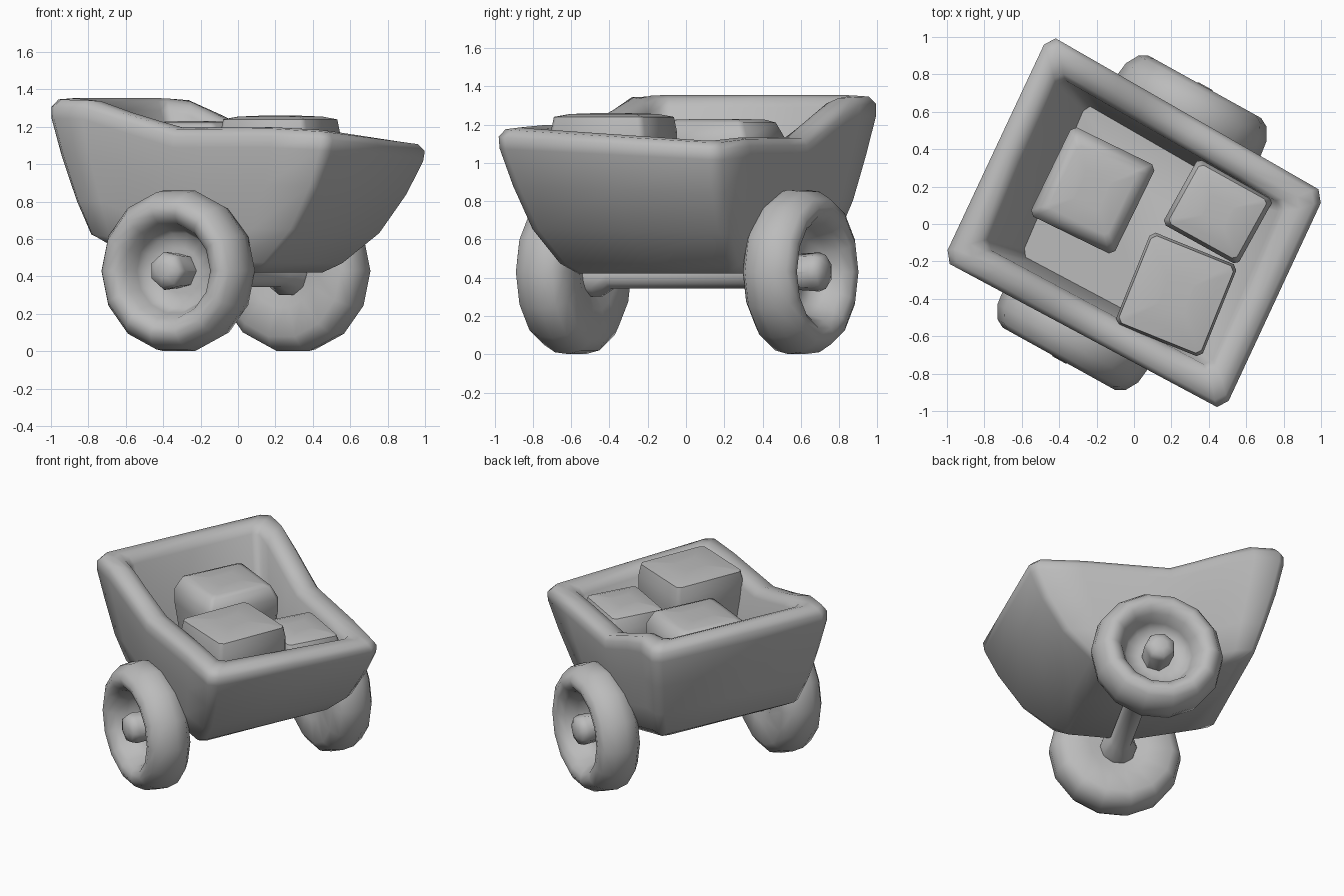
import bpy, bmesh, math
from mathutils import Matrix

if "Cube" in bpy.data.objects:
    bpy.data.objects.remove(bpy.data.objects["Cube"])

TURN = Matrix.Rotation(math.radians(-29), 4, 'Z')   # whole cart is turned
grey = bpy.data.materials.new("plain_grey")
grey.diffuse_color = (0.5, 0.5, 0.5, 1)
grey.use_nodes = True
grey.node_tree.nodes["Principled BSDF"].inputs["Base Color"].default_value = grey.diffuse_color


def finish(name, bm, angle=45):
    bmesh.ops.recalc_face_normals(bm, faces=bm.faces)
    bm.transform(TURN)
    me = bpy.data.meshes.new(name)
    bm.to_mesh(me)
    bm.free()
    me.materials.append(grey)
    ob = bpy.data.objects.new(name, me)
    bpy.context.collection.objects.link(ob)
    bpy.ops.object.select_all(action='DESELECT')
    ob.select_set(True)
    bpy.context.view_layer.objects.active = ob
    bpy.ops.object.shade_smooth_by_angle(angle=math.radians(angle))
    return ob


def interp(x, pts):
    if x <= pts[0][0]:
        return pts[0][1]
    for (a, p), (b, q) in zip(pts, pts[1:]):
        if x <= b:
            return p + (q - p) * (x - a) / (b - a)
    return pts[-1][1]


def skin(bm, rings):
    for a, b in zip(rings, rings[1:]):
        n = len(a)
        for i in range(n):
            j = (i + 1) % n
            bm.faces.new((a[i], a[j], b[j], b[i]))
    bm.faces.new(rings[0])
    bm.faces.new(rings[-1])


# cart tub: rounded rectangle rings lofted up the outside, over the rim, down inside
RIM = [(-.83, 1.355), (-.6, 1.35), (-.4, 1.275), (-.08, 1.165), (.5, 1.165), (.85, 1.145)]
TILT = [(-.5, 0), (-.1, .03), (.85, .035)]          # rim is lower on one side
BASE = [(-.58, .57), (-.1, .43), (.4, .42)]
side = [-.95, -.75, -.5, -.3, -.1, .1, .3, .6, .95]
loop = ([(s, -1) for s in side] + [(1, t) for t in (-.91, 0, .91)]
        + [(s, 1) for s in reversed(side)] + [(-1, t) for t in (.91, 0, -.91)])
# back, front, half width, height fraction
levels = [(-.58, .33, .45, 0), (-.67, .42, .51, .07), (-.73, .62, .565, .3),
          (-.80, .765, .605, .6), (-.845, .85, .64, .86), (-.845, .86, .64, .94),
          (-.815, .83, .615, .99), (-.755, .775, .55, 1.0), (-.71, .71, .50, .98),
          (-.68, .68, .475, .92), (-.49, .47, .42, None)]
bm = bmesh.new()
rings = []
for back, front, half, f in levels:
    ring = []
    for s, t in loop:
        u = back + (front - back) * (s + 1) / 2
        low = interp(u, BASE)
        top = interp(u, RIM) - t * interp(u, TILT)
        z = .64 if f is None else low + (top - low) * f
        v = t * half * (1.02 - .02 * s)
        ring.append(bm.verts.new((u - .045 * t, v, z)))
    rings.append(ring)
skin(bm, rings)
finish("cart_tub", bm, 65)


# parts turned around the axle line
def turned(name, profile, sides, sign=1, cu=0, cz=.43, angle=50):
    bm = bmesh.new()
    rings = [[bm.verts.new((cu + r * math.cos(2 * math.pi * i / sides), sign * v,
                            cz + r * math.sin(2 * math.pi * i / sides)))
              for i in range(sides)] for r, v in profile]
    skin(bm, rings)
    return finish(name, bm, angle)


WHEEL = [(.12, .63), (.205, .64), (.23, .70), (.26, .775), (.30, .815), (.345, .825), (.39, .80),
         (.43, .73), (.44, .65), (.42, .57), (.36, .525), (.20, .525), (.10, .56)]
HUB = [(.09, .55), (.105, .77), (.09, .81), (.04, .83)]
for side_name, sign, cu in (("left", 1, -.025), ("right", -1, 0)):
    turned(side_name + "_wheel", WHEEL, 14, sign, cu, angle=65)
    turned(side_name + "_hub", HUB, 7, sign, cu)
turned("axle", [(.12, -.6), (.12, -.52), (.075, -.44), (.075, .44), (.12, .52), (.12, .6)], 10, cz=.415)


# load of soft-edged boxes with slightly domed, narrower tops
def box(name, u, v, w, d, top, spin, taper=.9):
    bm = bmesh.new()
    rings = []
    h = [(-1, -.9), (-.9, -1), (.9, -1), (1, -.9), (1, .9), (.9, 1), (-.9, 1), (-1, .9)]
    for k, z in ((.85, .7), (1, top - .2), (1, top - .1), (taper, top - .02), (.7, top - .005), (.3, top)):
        rings.append([bm.verts.new((x * k * w / 2, y * k * d / 2, z)) for x, y in h])
    skin(bm, rings)
    bm.transform(Matrix.Translation((u, v, 0)) @ Matrix.Rotation(math.radians(spin), 4, 'Z'))
    finish(name, bm, 55)


box("back_box", -.28, .05, .50, .53, 1.23, 3, .86)
box("front_box", .38, -.22, .50, .53, 1.26, 7, .95)
box("small_box", .36, .275, .46, .40, 1.11, 0, .9)
